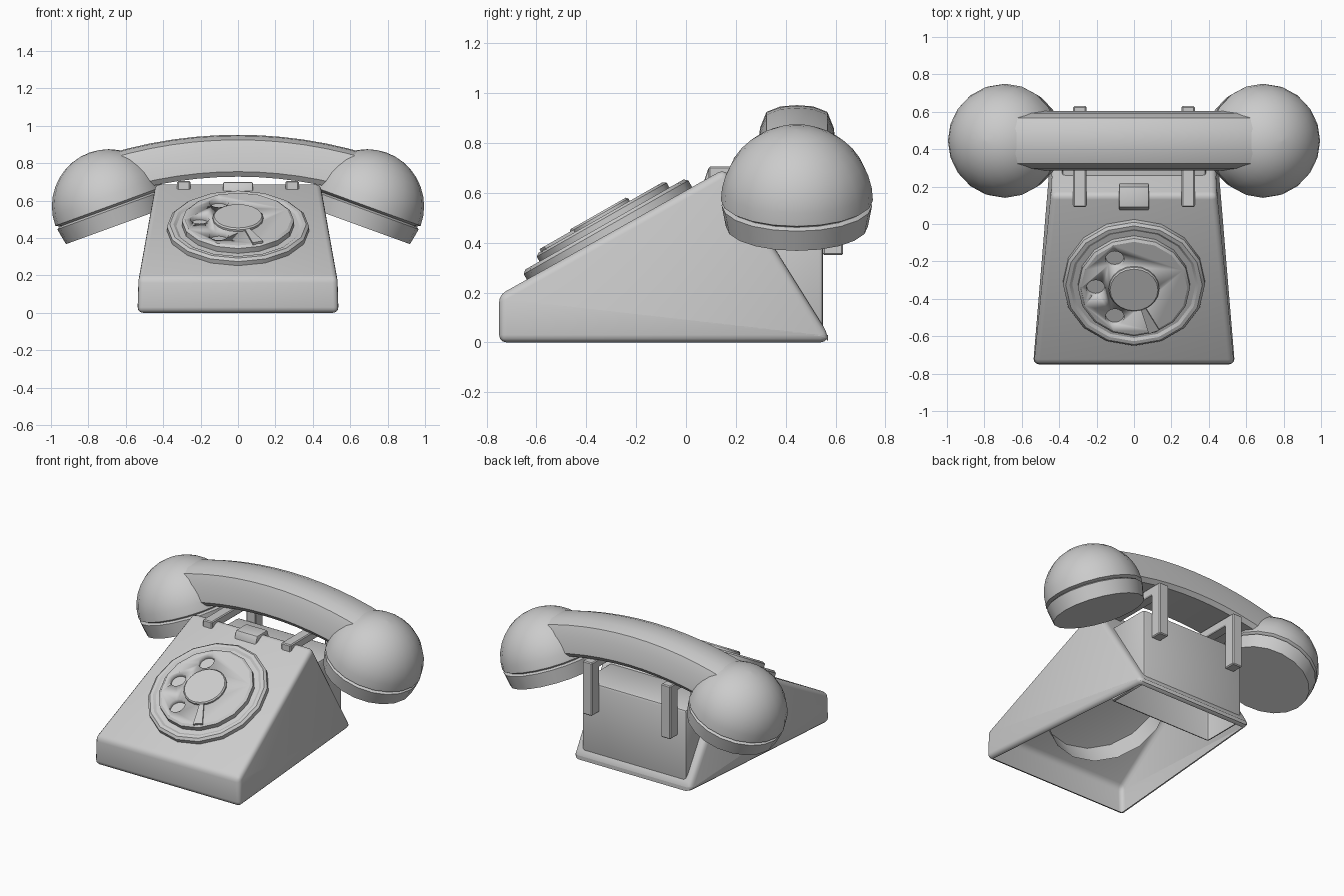
import bpy, bmesh
from math import sin, cos, pi, atan, radians
from mathutils import Matrix, Vector

if "Cube" in bpy.data.objects:
    bpy.data.objects.remove(bpy.data.objects["Cube"])


def finish(name, bm, matrix=None):
    bmesh.ops.recalc_face_normals(bm, faces=bm.faces[:])
    if matrix:
        bm.transform(matrix)
    me = bpy.data.meshes.new(name)
    bm.to_mesh(me)
    bm.free()
    ob = bpy.data.objects.new(name, me)
    bpy.context.collection.objects.link(ob)
    return ob


def loft(bm, loops, closed=True, caps=True):
    """Skin a list of point loops."""
    rings = [[bm.verts.new(p) for p in loop] for loop in loops]
    n = len(rings[0])
    for a, b in zip(rings, rings[1:]):
        for i in range(n):
            j = (i + 1) % n
            bm.faces.new((a[i], a[j], b[j], b[i]))
    if caps:
        bm.faces.new(rings[0][::-1])
        bm.faces.new(rings[-1])


def lathe(bm, profile, n, bottom=True, at=(0, 0)):
    """Revolve (radius, height) points about z; top always closed."""
    rings = [[bm.verts.new((at[0] + r * cos(2 * pi * i / n), at[1] + r * sin(2 * pi * i / n), h))
              for i in range(n)] for r, h in profile]
    for a, b in zip(rings, rings[1:]):
        for i in range(n):
            j = (i + 1) % n
            bm.faces.new((a[i], a[j], b[j], b[i]))
    bm.faces.new(rings[-1])
    if bottom:
        bm.faces.new(rings[0][::-1])


def bevel(bm, width, seg):
    bmesh.ops.recalc_face_normals(bm, faces=bm.faces[:])
    bmesh.ops.bevel(bm, geom=bm.edges[:], offset=width, segments=seg, profile=0.5, affect='EDGES')


def delete_facing(bm, direction):
    d = Vector(direction)
    bm.normal_update()
    fs = [f for f in bm.faces if f.normal.dot(d) > 0.999]
    bmesh.ops.delete(bm, geom=fs, context='FACES')


def prism(bm, profile, x0, x1):
    """Extrude a (y, z) profile along x."""
    loft(bm, [[(x, y, z) for y, z in profile] for x in (x0, x1)])


def half_width(y, z):
    return 0.54 - 0.083 * (y + 0.75) - 0.03 * z


# Wedge body: narrows to the back, open underneath
profile = [(-0.75, 0), (-0.75, 0.19), (0.156, 0.697), (0.57, 0.034), (0.57, 0)]
bm = bmesh.new()
loft(bm, [[(s * half_width(y, z), y, z) for y, z in profile] for s in (-1, 1)])
bevel(bm, 0.03, 3)
delete_facing(bm, (0, 0, -1))
finish("body", bm)

# Rear housing set into the sloping back, open underneath
bm = bmesh.new()
prism(bm, [(0.24, 0.02), (0.24, 0.53), (0.55, 0.53), (0.55, 0.02)], -0.385, 0.385)
bevel(bm, 0.018, 2)
delete_facing(bm, (0, 0, -1))
finish("rear_housing", bm)

# Cradle prongs over the top and down the back
for side, name in ((-1, "cradle_prong_left"), (1, "cradle_prong_right")):
    bm = bmesh.new()
    prism(bm, [(0.09, 0.65), (0.09, 0.705), (0.63, 0.705), (0.63, 0.35), (0.55, 0.35), (0.55, 0.65)],
          side * 0.29 - 0.035, side * 0.29 + 0.035)
    bevel(bm, 0.006, 1)
    finish(name, bm)

# Centre switch tab
bm = bmesh.new()
prism(bm, [(0.07, 0.64), (0.09, 0.70), (0.20, 0.70), (0.22, 0.64)], -0.08, 0.08)
bevel(bm, 0.008, 2)
finish("switch_tab", bm)

# Dial, built flat and then laid on the slope
dial = Matrix.Translation((0, -0.305, 0.434)) @ Matrix.Rotation(atan(0.569), 4, 'X')
bm = bmesh.new()
lathe(bm, [(0.38, -0.13), (0.38, 0.032), (0.365, 0.045), (0.345, 0.045), (0.33, 0.035)], 16, bottom=False)
finish("dial_base", bm, dial)

bm = bmesh.new()
lathe(bm, [(0.30, 0.037), (0.30, 0.067), (0.285, 0.077)], 16)
wheel = finish("finger_wheel", bm, dial)

bm = bmesh.new()
for a in (120, 180, 240):
    lathe(bm, [(0.05, 0.045), (0.05, 0.12)], 16,
          at=(0.205 * cos(radians(a)), 0.205 * sin(radians(a))))
cutter = finish("finger_hole_cutter", bm, dial)
cutter.hide_render = True
cutter.display_type = 'WIRE'
mod = wheel.modifiers.new("finger_holes", 'BOOLEAN')
mod.object = cutter
mod.operation = 'DIFFERENCE'
mod.solver = 'EXACT'

bm = bmesh.new()
lathe(bm, [(0.135, 0.06), (0.135, 0.088), (0.128, 0.096)], 20)
finish("dial_hub", bm, dial)

# Finger stop: wedge from hub towards the rim
bm = bmesh.new()
flat = [(0.12, -0.012), (0.285, -0.03), (0.285, 0.03), (0.12, 0.012)]
loft(bm, [[(x, y, z) for x, y in flat] for z in (0.06, 0.088)])
finish("finger_stop", bm, dial @ Matrix.Rotation(radians(-68), 4, 'Z'))

# Handset grip: one cross-section swept along a shallow arc
half = [(0.14, -0.112), (0.16, -0.085), (0.148, 0.02), (0.122, 0.085), (0.065, 0.107)]
section = half + [(0, 0.112)] + [(-y, z) for y, z in half[::-1]]
R, CY, N = 2.3, 0.445, 12
bm = bmesh.new()
loops = []
for i in range(N + 1):
    a = 0.295 * (2 * i / N - 1)
    loops.append([((R + z) * sin(a), CY + y, 0.84 - R + (R + z) * cos(a)) for y, z in section])
loft(bm, loops)
finish("handset_grip", bm)

# Ear and mouth cups: half dome, groove and tapered cap, tilted outwards
for side, name in ((-1, "earpiece"), (1, "mouthpiece")):
    place = Matrix.Translation((side * 0.69, CY, 0.57)) @ Matrix.Rotation(side * radians(20), 4, 'Y')
    bm = bmesh.new()
    lathe(bm, [(0.285, -0.012)] + [(0.305 * cos(t * pi / 18), 0.305 * sin(t * pi / 18))
                                  for t in range(9)] + [(0.004, 0.305)], 20)
    finish(name + "_cup", bm, place)
    bm = bmesh.new()
    lathe(bm, [(0.285, -0.112), (0.302, -0.022), (0.285, -0.012)], 20)
    finish(name + "_cap", bm, place)

# Smooth shading with sharp creases kept
for ob in bpy.data.objects:
    ob.select_set(True)
    bpy.context.view_layer.objects.active = ob
bpy.ops.object.shade_smooth_by_angle(angle=radians(32))
